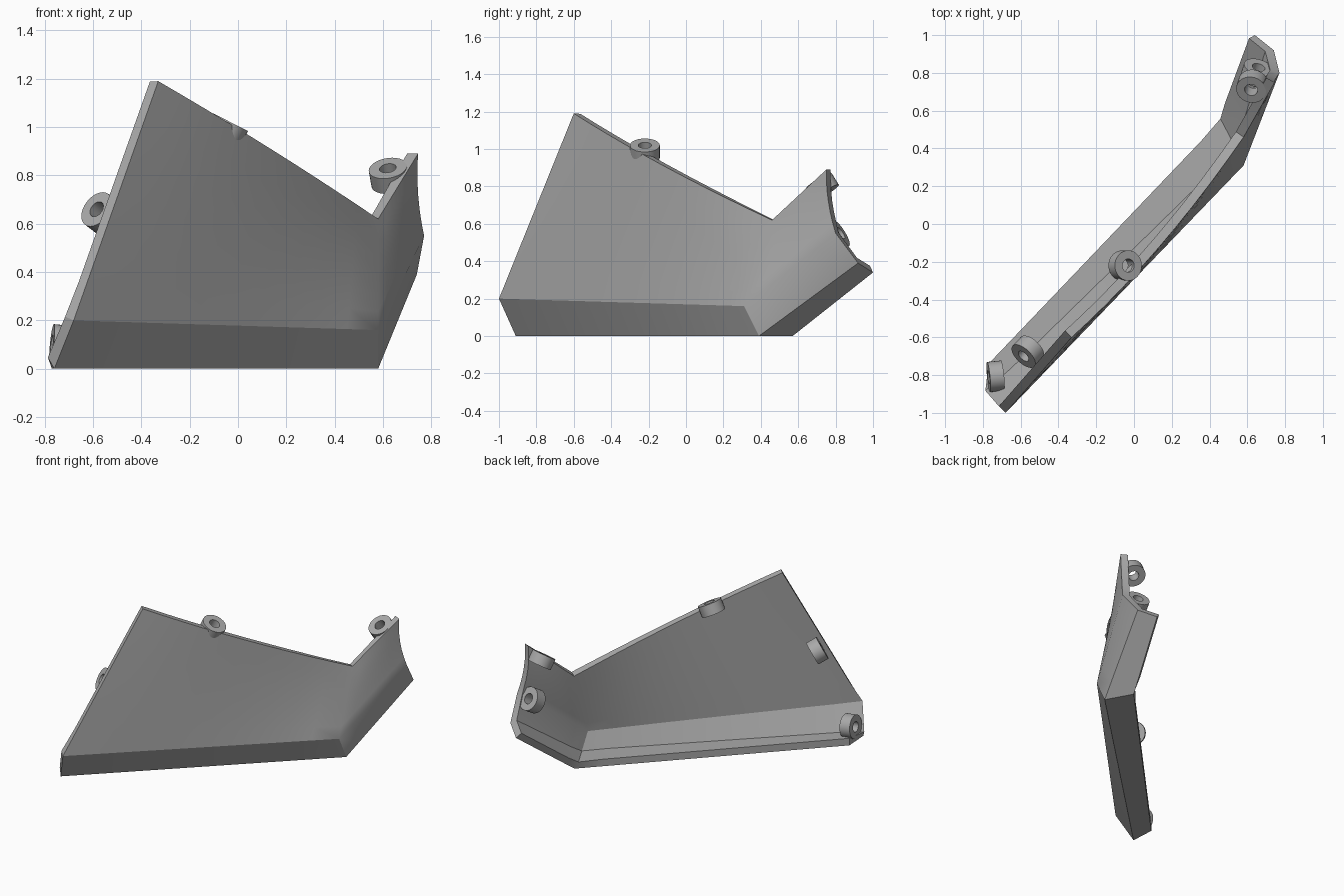
import bpy, bmesh, math
from mathutils import Vector as V

cube = bpy.data.objects.get("Cube")
if cube:
    bpy.data.objects.remove(cube)

grey = bpy.data.materials.new("mid grey")
grey.use_nodes = True
grey.diffuse_color = (0.40, 0.40, 0.40, 1)
grey.node_tree.nodes["Principled BSDF"].inputs["Base Color"].default_value = grey.diffuse_color


def finish(name, bm, angle):
    mesh = bpy.data.meshes.new(name)
    bm.to_mesh(mesh)
    bm.free()
    mesh.materials.append(grey)
    obj = bpy.data.objects.new(name, mesh)
    bpy.context.collection.objects.link(obj)
    bpy.ops.object.select_all(action='DESELECT')
    obj.select_set(True)
    bpy.context.view_layer.objects.active = obj
    bpy.ops.object.shade_smooth_by_angle(angle=math.radians(angle))
    return obj


# Outer skin corners: rear end, bend, front end of each long edge
top = [V((-0.33, -0.60, 1.19)), V((0.58, 0.46, 0.62)), V((0.745, 0.75, 0.89))]
crease = [V((-0.68, -1.0, 0.20)), V((0.58, 0.31, 0.16)), V((0.77, 0.80, 0.55))]
lip = [V((-0.76, -0.91, 0)), V((0.58, 0.39, 0)), V((0.74, 0.92, 0.39))]
flange = [V((-0.77, -0.74, 0)), V((0.48, 0.57, 0)), V((0.64, 1.0, 0.34))]
MAIN, WING, TALL = 10, 5, 6


def along(edge, bow=V((0, 0, 0))):
    pts = []
    for i in range(MAIN):
        t = i / MAIN
        pts.append(edge[0].lerp(edge[1], t) + bow * 4 * t * (1 - t))
    return pts + [edge[1].lerp(edge[2], i / WING) for i in range(WING + 1)]


# Curved panel with an inturned lip and bottom flange
upper, lower = along(top, V((0.01, -0.05, 0.005))), along(crease)
rows = []
for k in range(TALL + 1):
    s = k / TALL
    row = []
    for i, (a, b) in enumerate(zip(upper, lower)):
        dish = max(0, i - MAIN) / WING * 4 * s * (1 - s)
        row.append(a.lerp(b, s) + V((-0.012, -0.014, 0)) * dish)
    rows.append(row)
rows += [along(lip), along(flange)]

bm = bmesh.new()
grid = [[bm.verts.new(p) for p in row] for row in rows]
for r, q in zip(grid, grid[1:]):
    for c in range(len(r) - 1):
        bm.faces.new((r[c], q[c], q[c + 1], r[c + 1]))
panel = finish("side_panel", bm, 27)
solid = panel.modifiers.new("thickness", 'SOLIDIFY')
solid.thickness = 0.05
solid.offset = -1
solid.use_even_offset = True
bpy.ops.object.modifier_apply(modifier=solid.name)
bpy.ops.object.shade_smooth_by_angle(angle=math.radians(27))


# Ring-shaped mounting tabs, placed by the centre of the outer face
def ring(name, face_centre, axis, depth=0.075, outer=0.08, inner=0.035):
    bm = bmesh.new()
    profile = [(inner, 0), (outer, 0), (outer, -depth), (inner, -depth)]
    vs = [bm.verts.new((x, 0, z)) for x, z in profile]
    es = [bm.edges.new((vs[i], vs[(i + 1) % 4])) for i in range(4)]
    bmesh.ops.spin(bm, geom=vs + es, cent=(0, 0, 0), axis=(0, 0, 1),
                   angle=math.tau, steps=32, use_merge=True)
    bmesh.ops.remove_doubles(bm, verts=bm.verts, dist=0.0005)
    bmesh.ops.recalc_face_normals(bm, faces=bm.faces)
    obj = finish(name, bm, 30)
    obj.location = face_centre
    obj.rotation_mode = 'QUATERNION'
    obj.rotation_quaternion = V(axis).to_track_quat('Z', 'Y')


ring("top_tab", (-0.03, -0.22, 1.02), (0.45, 0, 0.89))
ring("rear_edge_tab", (-0.585, -0.70, 0.66), (-0.61, -0.64, 0.47))
ring("rear_bottom_tab", (-0.77, -0.81, 0.105), (-0.98, -0.10, 0.10))
ring("wing_top_tab", (0.62, 0.71, 0.83), (-0.15, -0.52, 0.84))
ring("wing_end_tab", (0.66, 0.83, 0.55), (0.25, 0.80, 0.50))
